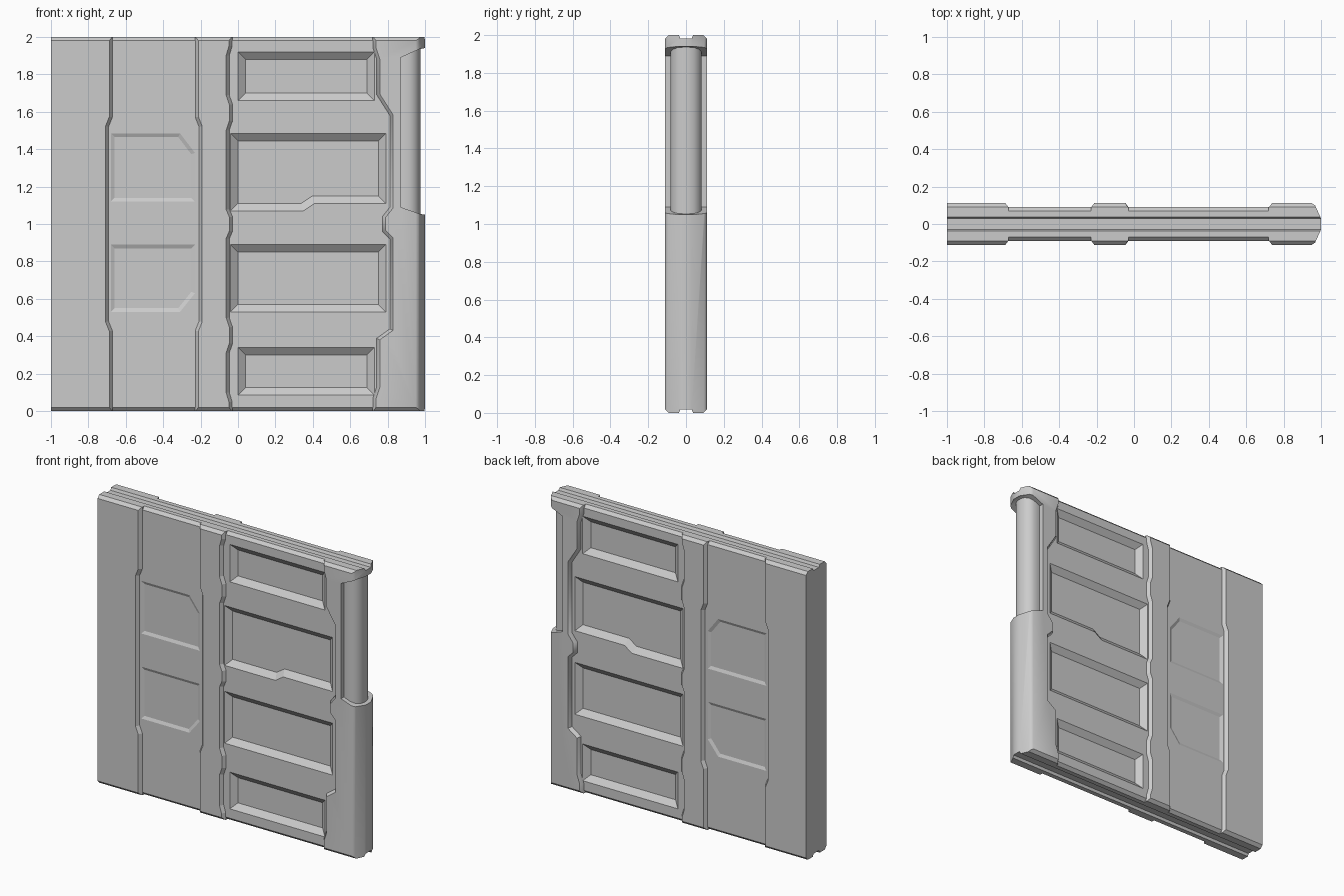
import bpy, bmesh, math
from mathutils import Vector

cube = bpy.data.objects.get("Cube")
if cube:
    bpy.data.objects.remove(cube, do_unlink=True)

grey = bpy.data.materials.new("light_grey_metal")
grey.use_nodes = True
COLOUR = (0.6, 0.6, 0.6, 1)
grey.diffuse_color = COLOUR
bsdf = next(n for n in grey.node_tree.nodes if n.type == "BSDF_PRINCIPLED")
bsdf.inputs["Base Color"].default_value = COLOUR

AXES = {
    "x": lambda a, b, d: (d, a, b),
    "y": lambda a, b, d: (a, d, b),
    "z": lambda a, b, d: (a, b, d),
}
CORE, RAISED = 0.09, 0.112


def inset(points, t):
    """Move a counter-clockwise outline inward with mitred corners."""
    pts = [Vector(p) for p in points]
    result = []
    for i, p in enumerate(pts):
        d1 = (p - pts[i - 1]).normalized()
        d2 = (pts[(i + 1) % len(pts)] - p).normalized()
        n1, n2 = Vector((-d1.y, d1.x)), Vector((-d2.y, d2.x))
        result.append(p + (n1 + n2) * t / (1 + n1.dot(n2)))
    return result


def loft(bm, layers, axis):
    """Closed solid through matching outlines at given depths."""
    rings = [[bm.verts.new(AXES[axis](p[0], p[1], d)) for p in pts] for d, pts in layers]
    for r, s in zip(rings, rings[1:]):
        for i in range(len(r)):
            j = (i + 1) % len(r)
            bm.faces.new((r[i], r[j], s[j], s[i]))
    bm.faces.new(rings[0])
    bm.faces.new(rings[-1])


def solid(name, lofts, axis="y"):
    bm = bmesh.new()
    for layers in lofts:
        loft(bm, layers, axis)
    bmesh.ops.recalc_face_normals(bm, faces=bm.faces)
    mesh = bpy.data.meshes.new(name)
    bm.to_mesh(mesh)
    bm.free()
    mesh.materials.append(grey)
    obj = bpy.data.objects.new(name, mesh)
    bpy.context.collection.objects.link(obj)
    return obj


def boolean(obj, cutter, operation):
    mod = obj.modifiers.new("cut", "BOOLEAN")
    mod.operation, mod.solver, mod.object = operation, "EXACT", cutter
    graph = bpy.context.evaluated_depsgraph_get()
    mesh = bpy.data.meshes.new_from_object(obj.evaluated_get(graph))
    obj.modifiers.clear()
    obj.data = mesh
    bpy.data.objects.remove(cutter, do_unlink=True)


def trim(obj, half):
    """Chamfer the top and bottom edges and run a groove along both."""
    c, g, dip = 0.02, 0.03, 0.018
    upper = [(half, 2 - c), (half - c, 2), (g + 0.008, 2), (g, 2 - dip)]
    upper += [(-y, z) for y, z in reversed(upper)]
    profile = upper + [(-y, 2 - z) for y, z in upper]
    boolean(obj, solid("trim_cutter", [[(-1, profile), (1.2, profile)]], "x"), "INTERSECT")


def raised_strip(name, outline, slope=0.018):
    top = inset(outline, slope)
    obj = solid(name, [[(-RAISED, top), (-CORE + 0.002, outline),
                        (CORE - 0.002, outline), (RAISED, top)]])
    trim(obj, RAISED)
    return obj


def mirrored_edge(half_points):
    """Upper half of an edge, top first, repeated below mid height."""
    return half_points + [(x, 2 - z) for x, z in reversed(half_points)]


def smooth(obj):
    bpy.ops.object.select_all(action="DESELECT")
    obj.select_set(True)
    bpy.context.view_layer.objects.active = obj
    bpy.ops.object.shade_smooth_by_angle(angle=math.radians(40))


def rect(x0, x1, z0, z1):
    return [(x0, z0), (x1, z0), (x1, z1), (x0, z1)]


# Core panel with sunken fields on both faces
core = solid("core_panel", [[(-CORE, rect(-0.95, 0.86, -0.1, 2.1)),
                             (CORE, rect(-0.95, 0.86, -0.1, 2.1))]])
trim(core, CORE)

deep = [
    rect(0, 0.73, 1.66, 1.92),
    [(-0.04, 1.07), (0.35, 1.07), (0.41, 1.11), (0.79, 1.11), (0.79, 1.485), (-0.04, 1.485)],
    rect(-0.04, 0.79, 0.53, 0.89),
    rect(0, 0.73, 0.085, 0.34),
]
shallow = [
    [(-0.68, 1.12), (-0.23, 1.12), (-0.23, 1.38), (-0.31, 1.485), (-0.68, 1.485)],
    [(-0.68, 0.53), (-0.31, 0.53), (-0.23, 0.63), (-0.23, 0.89), (-0.68, 0.89)],
]
recesses = []
for side in (-1, 1):
    for outlines, width, depth in ((deep, 0.04, 0.032), (shallow, 0.02, 0.009)):
        for o in outlines:
            recesses.append([(side * 0.15, o), (side * CORE, o),
                             (side * (CORE - depth), inset(o, width))])
boolean(core, solid("recess_cutter", recesses), "DIFFERENCE")

# Raised slab on the -x side
edge = mirrored_edge([(-0.67, 2.1), (-0.67, 1.57), (-0.69, 1.52)])
raised_strip("end_slab", [(-1.2, 2.1), (-1.2, -0.1)] + edge[::-1])

# Middle rib with a stepped and a wavy edge
left = mirrored_edge([(-0.23, 2.1), (-0.23, 1.57), (-0.21, 1.52)])
wave = [(-0.03, 2.1), (-0.03, 1.95), (-0.045, 1.9), (-0.045, 1.69), (-0.028, 1.64),
        (-0.028, 1.55), (-0.045, 1.5), (-0.045, 1.08), (-0.028, 1.04)]
raised_strip("middle_rib", left + mirrored_edge(wave)[::-1])

# Pillar at the +x end with a rounded outer edge
edge = [(0.72, 2.1), (0.72, 1.94), (0.74, 1.88), (0.74, 1.69), (0.81, 1.58), (0.81, 1.09),
        (0.77, 1.04), (0.77, 0.96), (0.81, 0.92), (0.81, 0.44), (0.74, 0.39),
        (0.74, 0.13), (0.72, 0.07), (0.72, -0.1)]
pillar = raised_strip("end_pillar", edge + [(1.2, -0.1), (1.2, 2.1)])
nose = [(0.6, -0.2), (0.95, -0.2), (0.95, -RAISED), (0.968, -0.1), (1, -0.03)]
plan = nose + [(x, -y) for x, y in reversed(nose)]
boolean(pillar, solid("plan_cutter", [[(-0.2, plan), (2.2, plan)]], "z"), "INTERSECT")

# Opening in the pillar for the grip
opening = [(0.87, 1.09), (0.97, 1.055), (1.1, 1.03), (1.1, 1.96), (0.97, 1.935), (0.87, 1.89)]
boolean(pillar, solid("opening_cutter", [[(-0.3, opening), (0.3, opening)]]), "DIFFERENCE")
smooth(pillar)

# Rounded grip bar inside the opening
half = [(0.84, -0.075), (0.885, -0.082), (0.92, -0.082), (0.947, -0.07),
        (0.967, -0.045), (0.975, -0.015)]
bar = half + [(x, -y) for x, y in reversed(half)]
smooth(solid("grip_bar", [[(1.03, bar), (1.96, bar)]], "z"))
